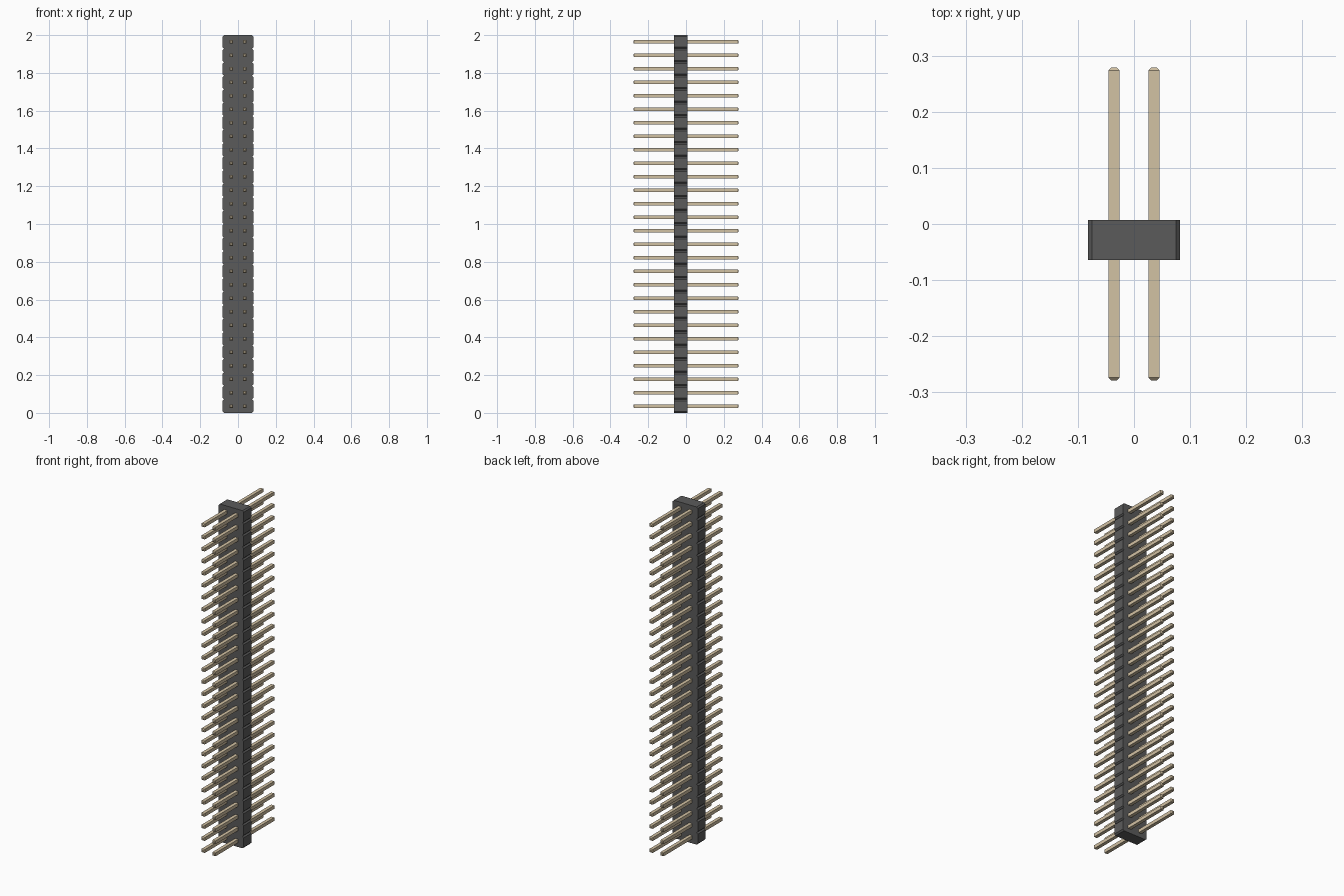
import bpy, bmesh

if "Cube" in bpy.data.objects:
    bpy.data.objects.remove(bpy.data.objects["Cube"])

ROWS = 28
PITCH = 2.0 / ROWS
HALF_W, BEVEL = 0.082, 0.0075      # housing half width and notch size
BACK, FRONT = 0.007, -0.064        # housing faces along y
PIN_R, TIP_R = 0.01, 0.005         # pin half widths
PIN_L, TIP_L = 0.279, 0.005


def material(name, rgb):
    m = bpy.data.materials.new(name)
    m.diffuse_color = (*rgb, 1)
    m.use_nodes = True
    m.node_tree.nodes["Principled BSDF"].inputs["Base Color"].default_value = m.diffuse_color
    return m


def finish(name, bm, mat):
    bmesh.ops.recalc_face_normals(bm, faces=bm.faces)
    me = bpy.data.meshes.new(name)
    bm.to_mesh(me)
    bm.free()
    me.materials.append(mat)
    ob = bpy.data.objects.new(name, me)
    bpy.context.collection.objects.link(ob)
    return ob


def loft(bm, rings):
    """Skin a list of matching closed rings and cap both ends."""
    loops = [[bm.verts.new(p) for p in ring] for ring in rings]
    for a, b in zip(loops, loops[1:]):
        for i in range(len(a)):
            j = (i + 1) % len(a)
            bm.faces.new((a[i], a[j], b[j], b[i]))
    bm.faces.new(loops[0])
    bm.faces.new(loops[-1])


dark = material("dark_plastic", (0.105, 0.105, 0.105))
gold = material("pale_gold", (0.65, 0.54, 0.37))

# Housing: one bar whose sides narrow to a V notch between rows
stations = [(0, HALF_W - BEVEL)]
for r in range(ROWS):
    z = r * PITCH
    stations += [(z + BEVEL, HALF_W), (z + PITCH - BEVEL, HALF_W),
                 (z + PITCH, HALF_W - BEVEL)]
bm = bmesh.new()
loft(bm, [[(-w, FRONT, z), (w, FRONT, z), (w, BACK, z), (-w, BACK, z)]
          for z, w in stations])
finish("housing", bm, dark)

# Pins: square rods with tapered tips, two per row
bm = bmesh.new()
profile = [(-PIN_L, TIP_R), (-PIN_L + TIP_L, PIN_R),
           (PIN_L - TIP_L, PIN_R), (PIN_L, TIP_R)]
for row in range(ROWS):
    z = (row + 0.5) * PITCH
    for x in (-PITCH / 2, PITCH / 2):
        loft(bm, [[(x - r, y, z - r), (x + r, y, z - r),
                   (x + r, y, z + r), (x - r, y, z + r)]
                  for y, r in profile])
finish("pins", bm, gold)
